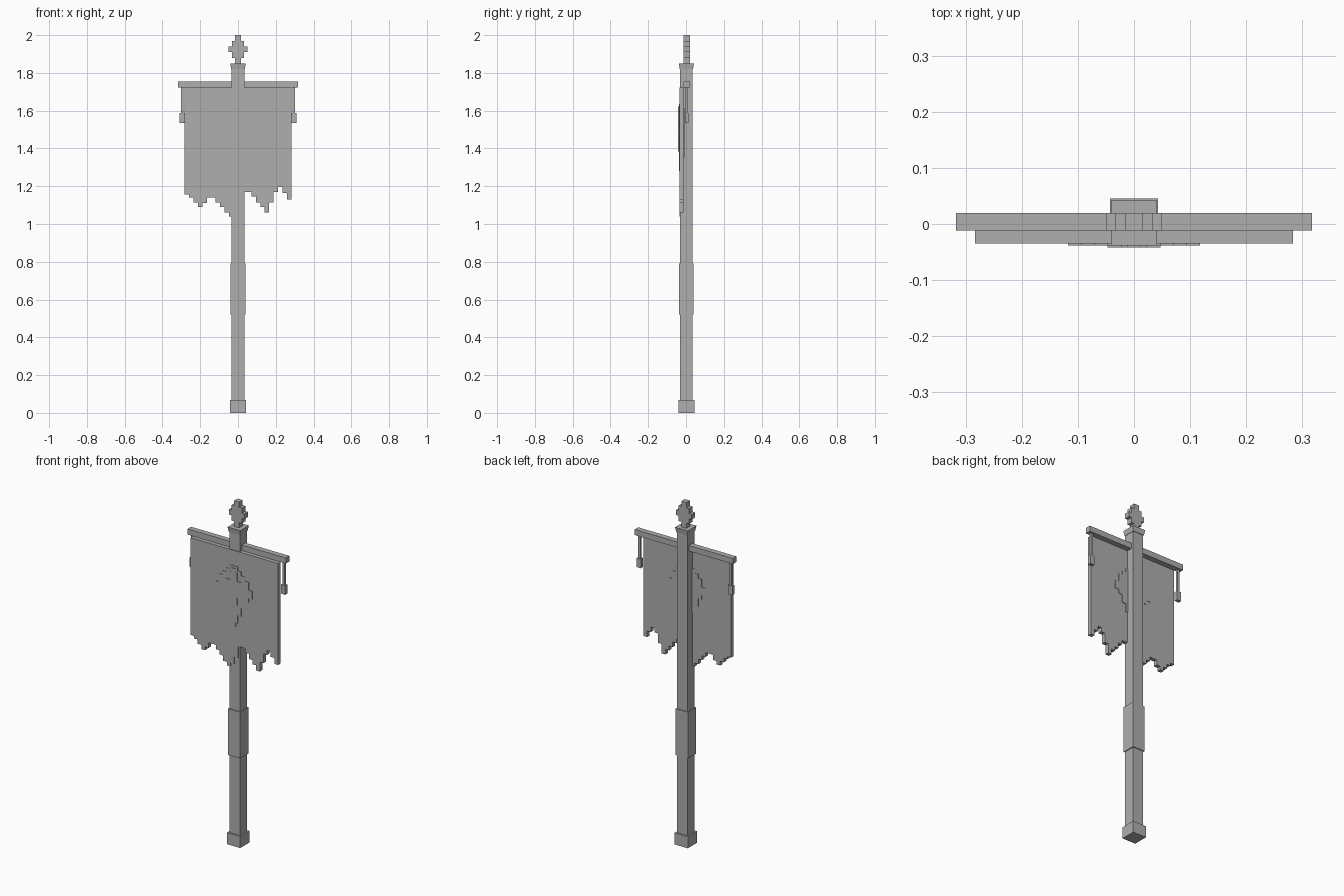
import bpy, bmesh

if "Cube" in bpy.data.objects:
    bpy.data.objects.remove(bpy.data.objects["Cube"])

grey = bpy.data.materials.new("plain_grey")
grey.diffuse_color = (0.43, 0.43, 0.43, 1)
grey.use_nodes = True
grey.node_tree.nodes["Principled BSDF"].inputs["Base Color"].default_value = grey.diffuse_color


def finish(name, bm):
    bmesh.ops.recalc_face_normals(bm, faces=bm.faces)
    me = bpy.data.meshes.new(name)
    bm.to_mesh(me)
    bm.free()
    me.materials.append(grey)
    ob = bpy.data.objects.new(name, me)
    bpy.context.collection.objects.link(ob)
    return ob


def box(name, x0, x1, y0, y1, z0, z1, flare=1.0):
    """Box whose bottom is scaled by flare about its own centre."""
    bm = bmesh.new()
    bmesh.ops.create_cube(bm, size=1)
    for v in bm.verts:
        s = flare if v.co.z < 0 else 1.0
        v.co = ((x0 + x1) / 2 + v.co.x * s * (x1 - x0),
                (y0 + y1) / 2 + v.co.y * s * (y1 - y0),
                (z0 + z1) / 2 + v.co.z * (z1 - z0))
    return finish(name, bm)


def plate(name, outline, y0, y1):
    """Extrude an (x, z) outline from y0 to y1."""
    bm = bmesh.new()
    face = bm.faces.new([bm.verts.new((x, y0, z)) for x, z in outline])
    out = bmesh.ops.extrude_face_region(bm, geom=[face])
    for v in out["geom"]:
        if isinstance(v, bmesh.types.BMVert):
            v.co.y = y1
    return finish(name, bm)


def stepped(halves, z0, step):
    """Mirrored stepped outline from half widths listed bottom to top."""
    right = []
    for i, h in enumerate(halves):
        right += [(h, z0 + i * step), (h, z0 + (i + 1) * step)]
    return right + [(-x, z) for x, z in reversed(right)]


# Pole with foot, grip and flared cap
box("pole", -0.034, 0.034, -0.031, 0.034, 0.03, 1.83)
box("foot", -0.043, 0.043, -0.041, 0.045, 0, 0.067)
box("grip", -0.039, 0.039, -0.037, 0.039, 0.52, 0.79)
box("cap", -0.041, 0.041, -0.038, 0.042, 1.82, 1.85, 0.88)

# Stepped finial
plate("finial", stepped([0.016, 0.033, 0.05, 0.033, 0.016], 1.85, 0.03), -0.012, 0.02)

# Crossbar with hanging cords and tassels
box("crossbar", -0.317, 0.317, -0.012, 0.02, 1.722, 1.755)
for side, s in (("left", -1), ("right", 1)):
    a, b = sorted((s * 0.288, s * 0.302))
    box(side + "_cord", a, b, -0.003, 0.010, 1.585, 1.723)
    a, b = sorted((s * 0.282, s * 0.309))
    box(side + "_tassel", a, b, -0.006, 0.014, 1.535, 1.588)

# Cloth with a ragged bottom, one height per column
hem = [1.155, 1.14, 1.115, 1.09, 1.11, 1.14, 1.14, 1.115, 1.09, 1.06, 1.04, 1.06,
       1.10, 1.17, 1.17, 1.145, 1.115, 1.09, 1.06, 1.115, 1.17, 1.195, 1.165, 1.13]
width = 0.566 / len(hem)
outline = [(0.283, 1.722), (-0.283, 1.722)]
for i, z in enumerate(hem):
    for x in (-0.283 + i * width, -0.283 + (i + 1) * width):
        if outline[-1] != (x, z):
            outline.append((x, z))
plate("cloth", outline, -0.035, -0.012)

# Stepped diamond emblem on both faces, with a raised centre in front
outer = [w * 0.0236 for w in (0.5, 1, 1, 2, 2, 3, 3, 4, 5, 5, 4, 4, 3, 2, 1)]
inner = [w * 0.0236 for w in (0.5, 1, 1, 2, 2, 2, 2, 1, 1, 0.5)]
plate("emblem_front", stepped(outer, 1.28, 0.0236), -0.038, -0.034)
plate("emblem_back", stepped(outer, 1.28, 0.0236), -0.013, -0.009)
plate("emblem_centre", stepped(inner, 1.385, 0.0236), -0.042, -0.037)
